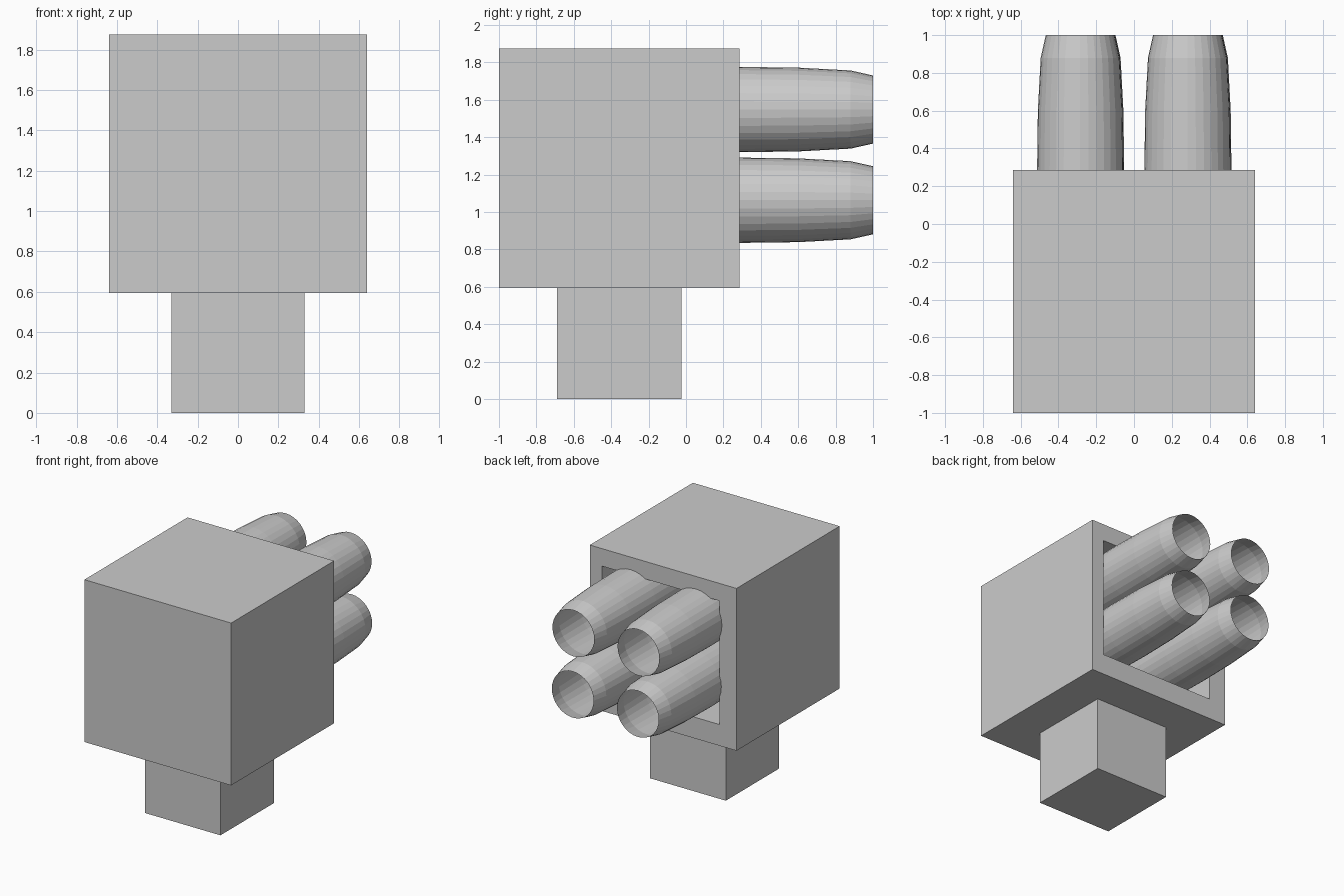
import bpy, bmesh, math
from mathutils import Vector

if "Cube" in bpy.data.objects:
    bpy.data.objects.remove(bpy.data.objects["Cube"])

grey = bpy.data.materials.new("light_grey")
grey.diffuse_color = (0.6, 0.6, 0.6, 1)
grey.use_nodes = True
grey.node_tree.nodes["Principled BSDF"].inputs["Base Color"].default_value = grey.diffuse_color


def finish(name, bm):
    mesh = bpy.data.meshes.new(name)
    bm.to_mesh(mesh)
    bm.free()
    mesh.materials.append(grey)
    obj = bpy.data.objects.new(name, mesh)
    bpy.context.collection.objects.link(obj)
    return obj


def box_bmesh(lo, hi):
    bm = bmesh.new()
    bmesh.ops.create_cube(bm, size=1)
    lo, hi = Vector(lo), Vector(hi)
    for v in bm.verts:
        v.co = Vector([(lo[i] + hi[i]) / 2 + v.co[i] * (hi[i] - lo[i]) for i in range(3)])
    return bm


# Square mounting post
finish("mounting_post", box_bmesh((-0.33, -0.69, 0), (0.33, -0.025, 0.595)))

# Housing with a deep, slightly off-centre recess in the back
bm = box_bmesh((-0.64, -1, 0.595), (0.64, 0.285, 1.875))
bm.normal_update()
back = max(bm.faces, key=lambda f: f.normal.y)
bmesh.ops.inset_region(bm, faces=[back], thickness=0.12)
for v in back.verts:
    v.co.x = 0.533 if v.co.x > 0 else -0.493
    v.co.z = 1.737 if v.co.z > 1.235 else 0.762
wall = bmesh.ops.extrude_discrete_faces(bm, faces=[back])["faces"][0]
for v in wall.verts:
    v.co.y = -0.43
bmesh.ops.recalc_face_normals(bm, faces=bm.faces)
finish("housing", bm)

# Open, thin-walled tubes: (y, radius) profile revolved about y
PROFILE = [(-0.43, 0.182), (-0.31, 0.208), (0.0, 0.224), (0.285, 0.228),
           (0.6, 0.224), (0.88, 0.209), (1.0, 0.182)]
SIDES = 32


def tube(name, cx, cz):
    bm = bmesh.new()
    rings = []
    for y, r in PROFILE:
        rings.append([bm.verts.new((cx + r * math.cos(2 * math.pi * i / SIDES), y,
                                    cz + r * math.sin(2 * math.pi * i / SIDES)))
                      for i in range(SIDES)])
    for a, b in zip(rings, rings[1:]):
        for i in range(SIDES):
            j = (i + 1) % SIDES
            bm.faces.new((a[i], b[i], b[j], a[j]))
    finish(name, bm)


for row, cz, shift in (("upper", 1.548, 0.0), ("lower", 1.063, 0.005)):
    for side, cx in (("left", -0.285), ("right", 0.283)):
        tube(f"{row}_{side}_tube", cx + shift, cz)
